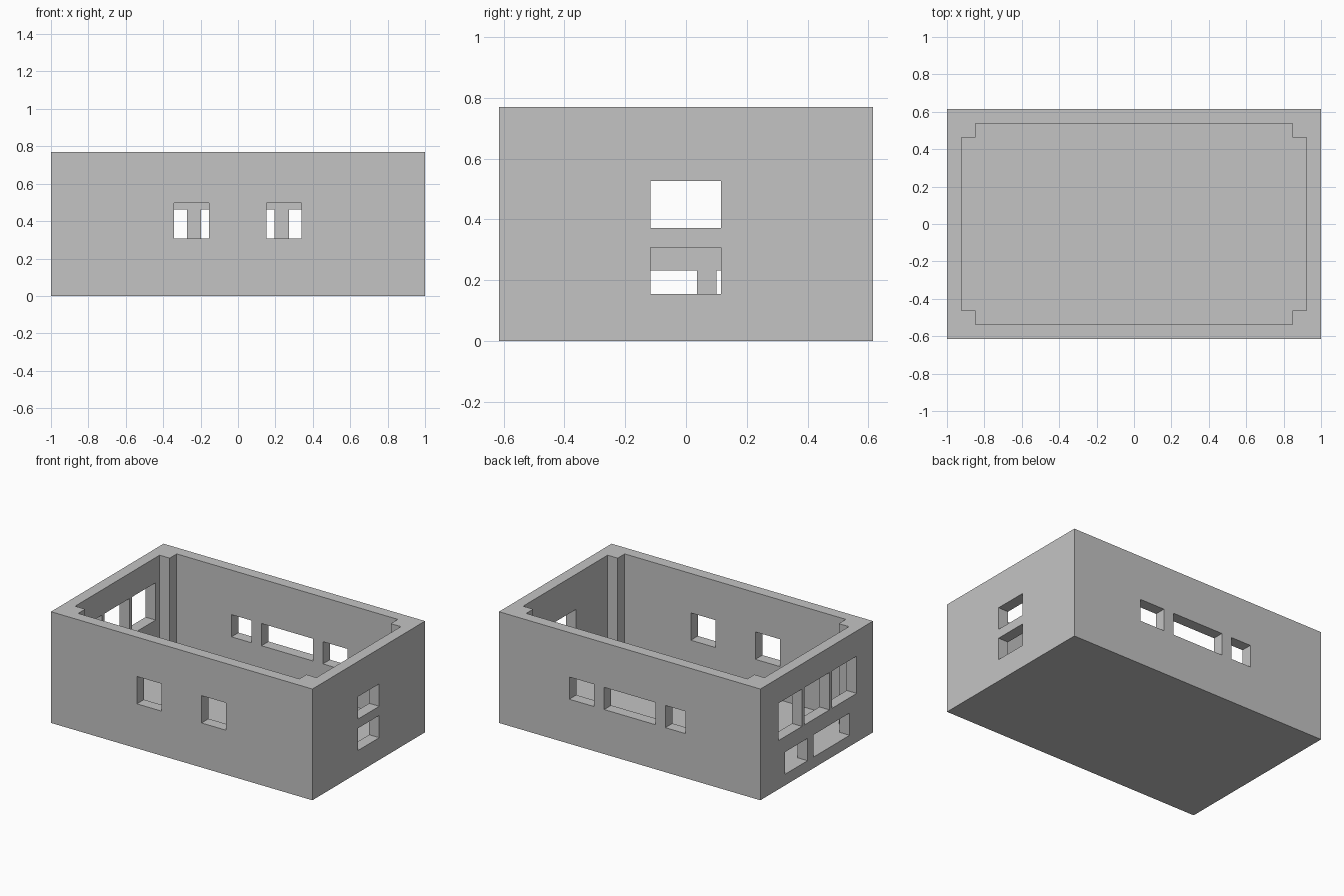
import bpy
import bmesh

if "Cube" in bpy.data.objects:
    bpy.data.objects.remove(bpy.data.objects["Cube"], do_unlink=True)

U = 1 / 13                       # wall thickness, the module of the whole box
HX, HY, H = 1.0, 8 * U, 10 * U   # half length, half depth, height

grey = bpy.data.materials.new("plain_grey")
grey.use_nodes = True
colour = (0.55, 0.55, 0.55, 1)
grey.diffuse_color = colour
grey.node_tree.nodes["Principled BSDF"].inputs["Base Color"].default_value = colour


def prism(name, outline, z0, z1):
    """Extrude a flat outline from z0 up to z1."""
    bm = bmesh.new()
    base = bm.faces.new([bm.verts.new((x, y, z0)) for x, y in outline])
    top = bmesh.ops.extrude_face_region(bm, geom=[base])["geom"]
    verts = [v for v in top if isinstance(v, bmesh.types.BMVert)]
    bmesh.ops.translate(bm, vec=(0, 0, z1 - z0), verts=verts)
    bmesh.ops.recalc_face_normals(bm, faces=bm.faces)
    mesh = bpy.data.meshes.new(name)
    bm.to_mesh(mesh)
    bm.free()
    mesh.materials.append(grey)
    obj = bpy.data.objects.new(name, mesh)
    bpy.context.collection.objects.link(obj)
    return obj


def rect(x0, x1, y0, y1):
    return [(x0, y0), (x1, y0), (x1, y1), (x0, y1)]


def cut(body, cutter):
    """Subtract the cutter from the body and discard it."""
    cutter.hide_render = True
    mod = body.modifiers.new("cut", "BOOLEAN")
    mod.operation, mod.solver, mod.object = "DIFFERENCE", "EXACT", cutter
    bpy.context.view_layer.objects.active = body
    bpy.ops.object.modifier_apply(modifier=mod.name)
    bpy.data.objects.remove(cutter, do_unlink=True)


# Solid block, hollowed by a cavity that leaves a square post in each corner
body = prism("enclosure_body", rect(-HX, HX, -HY, HY), 0, H)
cx, cy = HX - U, HY - U
quarter = [(cx, cy - U), (cx - U, cy - U), (cx - U, cy)]
cavity = []
for sx, sy in ((1, 1), (-1, 1), (-1, -1), (1, -1)):
    corner = [(sx * x, sy * y) for x, y in quarter]
    cavity += corner if sx * sy > 0 else corner[::-1]
cut(body, prism("cavity_cutter", cavity, U, H + U))

# Openings per wall: start and end along the wall, bottom and top
front = [(-0.343, -0.154, 4 * U, 0.497), (0.152, 0.34, 4 * U, 0.497)]
back = [(0.273, 0.462, 4 * U, 6 * U), (-0.197, 0.195, 4 * U, 6 * U),
        (-0.427, -0.273, 4 * U, 6 * U)]
left = [(-0.117, 0.115, 2 * U, 4 * U), (-0.117, 0.115, 0.371, 0.526)]
right = [(0.16, 0.418, 0.337, 0.595), (-0.139, 0.135, 0.337, 0.595),
         (-0.437, -0.166, 0.337, 0.595),
         (0.1, 0.346, U, 3 * U), (-0.36, 0.037, U, 3 * U)]

for holes, side in ((front, -1), (back, 1)):
    lo, hi = sorted((side * (HY + U), side * (HY - 1.5 * U)))
    for a, b, z0, z1 in holes:
        cut(body, prism("window_cutter", rect(a, b, lo, hi), z0, z1))
for holes, side in ((left, 1), (right, -1)):
    lo, hi = sorted((side * (HX + U), side * (HX - 1.5 * U)))
    for a, b, z0, z1 in holes:
        cut(body, prism("window_cutter", rect(lo, hi, a, b), z0, z1))
